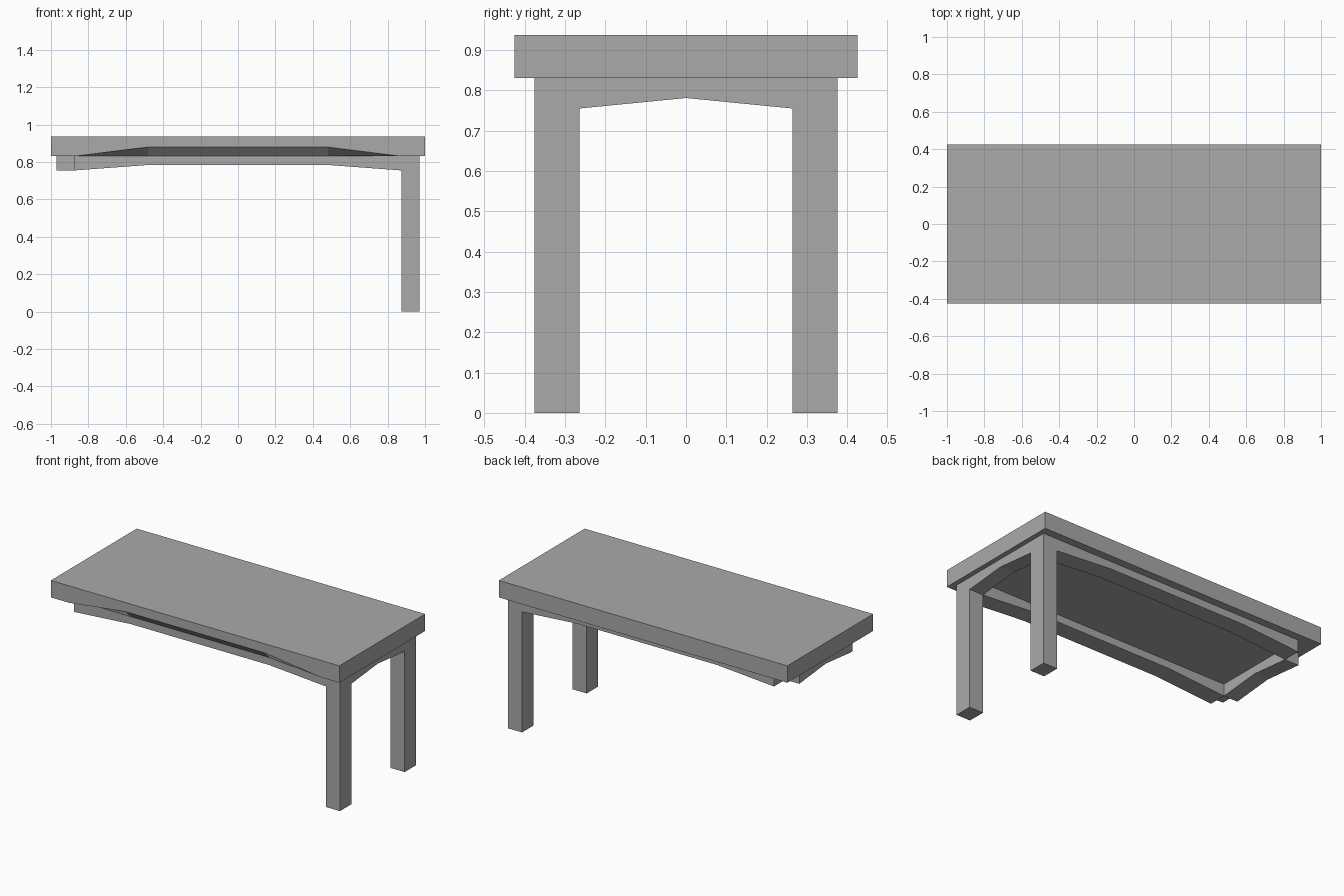
import bpy
import bmesh

if "Cube" in bpy.data.objects:
    bpy.data.objects.remove(bpy.data.objects["Cube"], do_unlink=True)

# Single plain grey finish
GREY = (0.4, 0.4, 0.4, 1.0)
grey = bpy.data.materials.new("plain_grey")
grey.use_nodes = True
grey.diffuse_color = GREY
grey.node_tree.nodes["Principled BSDF"].inputs["Base Color"].default_value = GREY

# Main sizes
TOP, UNDER, FRAME_LOW = 0.937, 0.831, 0.755
HALF_Y = 0.425
LEG_X_IN, LEG_X_OUT = 0.873, 0.97
LEG_Y_IN, LEG_Y_OUT = 0.264, 0.376


def loft(name, sections):
    """Join matching rings of points into a closed, flat-faced solid."""
    bm = bmesh.new()
    rings = [[bm.verts.new(p) for p in ring] for ring in sections]
    for a, b in zip(rings, rings[1:]):
        for i in range(len(a)):
            j = (i + 1) % len(a)
            bm.faces.new((a[i], a[j], b[j], b[i]))
    bm.faces.new(rings[0])
    bm.faces.new(rings[-1][::-1])
    bmesh.ops.recalc_face_normals(bm, faces=bm.faces)
    mesh = bpy.data.meshes.new(name)
    bm.to_mesh(mesh)
    bm.free()
    mesh.materials.append(grey)
    obj = bpy.data.objects.new(name, mesh)
    bpy.context.collection.objects.link(obj)
    return obj


def long_rail(name, side):
    """Rail along x with a shallow arch beneath its straight middle."""
    half = [(LEG_X_IN, FRAME_LOW), (0.48, 0.784)]
    arch = [(-x, z) for x, z in half] + half[::-1]
    sections = [[(x, side * LEG_Y_IN, z), (x, side * LEG_Y_OUT, z),
                 (x, side * LEG_Y_OUT, UNDER), (x, side * LEG_Y_IN, UNDER)]
                for x, z in arch]
    return loft(name, sections)


def end_rail(name, side):
    """Short rail along y, peaked in the middle."""
    arch = [(-LEG_Y_IN, FRAME_LOW), (0, 0.781), (LEG_Y_IN, FRAME_LOW)]
    sections = [[(side * LEG_X_IN, y, z), (side * LEG_X_OUT, y, z),
                 (side * LEG_X_OUT, y, UNDER), (side * LEG_X_IN, y, UNDER)]
                for y, z in arch]
    return loft(name, sections)


def leg(name, side):
    """Square post from the floor to the underside of the top."""
    corners = [(LEG_X_IN, LEG_Y_IN), (LEG_X_OUT, LEG_Y_IN),
               (LEG_X_OUT, LEG_Y_OUT), (LEG_X_IN, LEG_Y_OUT)]
    return loft(name, [[(x, side * y, z) for x, y in corners] for z in (0, UNDER)])


# Table top, chamfered under the front edge between the leg positions
front_edge = [(-1, UNDER), (-LEG_X_IN, UNDER), (-0.48, 0.88),
              (0.48, 0.88), (LEG_X_IN, UNDER), (1, UNDER)]
loft("table_top", [[(x, -HALF_Y, z), (x, -HALF_Y, TOP), (x, HALF_Y, TOP),
                    (x, HALF_Y, UNDER), (x, -LEG_Y_OUT, UNDER)]
                   for x, z in front_edge])

# Frame under the top; the right end has no legs, leaving open corners
for label, side in (("front", -1), ("back", 1)):
    long_rail(label + "_rail", side)
    leg(label + "_leg", side)
for label, side in (("right", -1), ("left", 1)):
    end_rail(label + "_end_rail", side)
